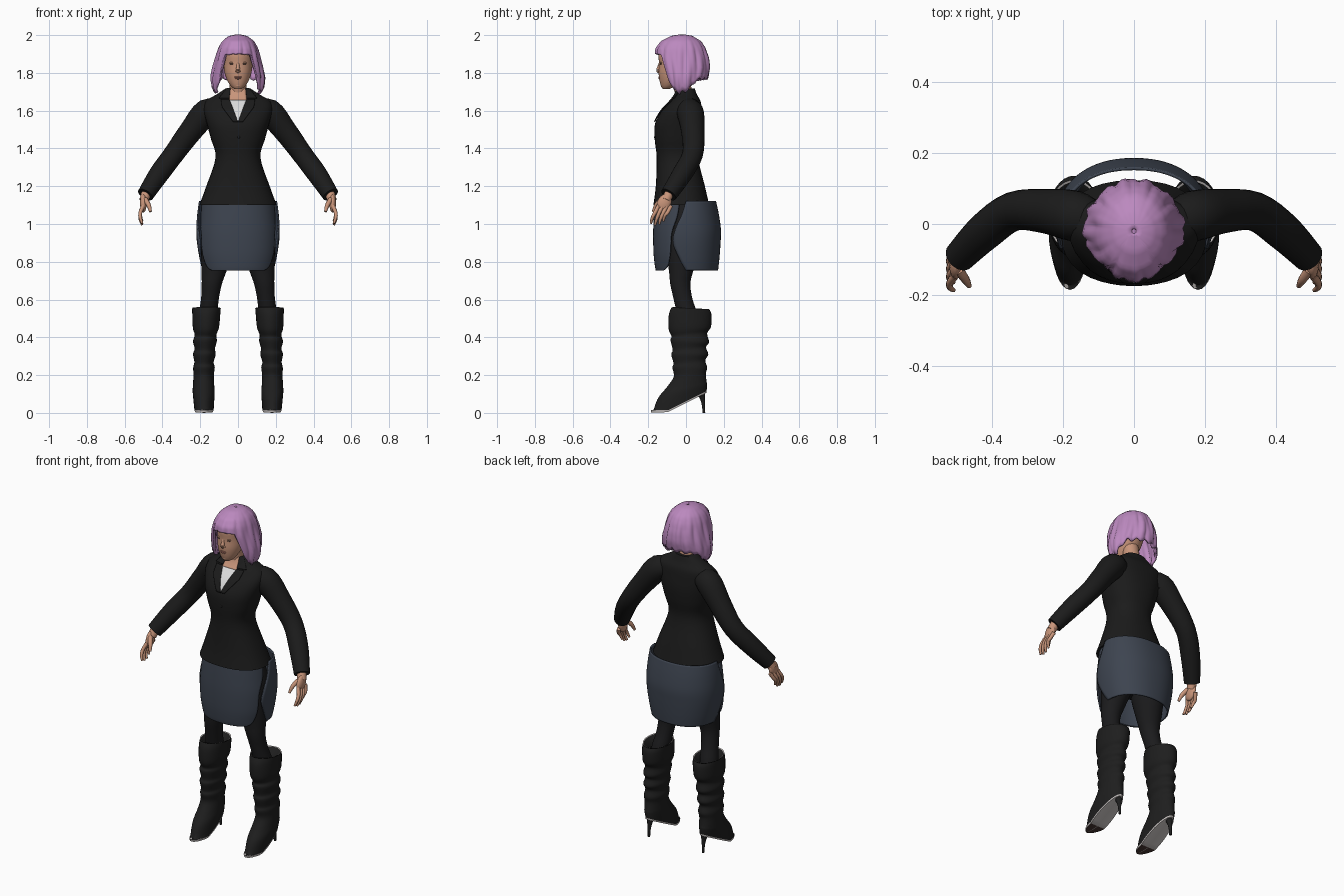
import bpy, bmesh
from math import sin, cos, pi, radians, degrees, copysign
from mathutils import Vector, Matrix

cube = bpy.data.objects.get("Cube")
if cube:
    bpy.data.objects.remove(cube, do_unlink=True)


def material(name, r, g, b):
    m = bpy.data.materials.new(name)
    m.diffuse_color = (r, g, b, 1)
    m.use_nodes = True
    shader = next(n for n in m.node_tree.nodes if n.type == "BSDF_PRINCIPLED")
    shader.inputs["Base Color"].default_value = (r, g, b, 1)
    shader.inputs["Roughness"].default_value = 0.8
    return m


JACKET = material("jacket black", .011, .011, .011)
BOOT = material("boot black", .013, .013, .013)
TIGHTS = material("tights black", .011, .011, .012)
SKIRT = material("slate blue", .047, .058, .08)
SKIN = material("warm skin", .58, .3, .195)
HAIR = material("lilac hair", .5, .25, .52)
SHIRT = material("shirt white", .72, .72, .72)
GREY = material("sole grey", .5, .47, .46)
LIPS = material("lip rose", .42, .17, .13)
DARK = material("dark brown", .06, .035, .03)


# ---- shared builders -------------------------------------------------
def finish(name, bm, mats, mirror=False, thick=0, rule=None):
    bmesh.ops.recalc_face_normals(bm, faces=bm.faces)
    if rule:
        for f in bm.faces:
            f.material_index = rule(f.calc_center_median())
    mesh = bpy.data.meshes.new(name)
    bm.to_mesh(mesh)
    bm.free()
    ob = bpy.data.objects.new(name, mesh)
    bpy.context.collection.objects.link(ob)
    for m in mats:
        mesh.materials.append(m)
    bpy.ops.object.select_all(action="DESELECT")
    ob.select_set(True)
    bpy.context.view_layer.objects.active = ob
    bpy.ops.object.shade_smooth_by_angle(angle=radians(50))
    if thick:
        mod = ob.modifiers.new("thickness", "SOLIDIFY")
        mod.thickness, mod.offset = thick, 0
    if mirror:
        mod = ob.modifiers.new("mirror", "MIRROR")
        mod.use_mirror_merge = False
    return ob


def skin(name, rows, mats, loop=True, caps=True, **kw):
    """Bridge rows of points into a surface."""
    bm = bmesh.new()
    vs = [[bm.verts.new(p) for p in row] for row in rows]
    n = len(vs[0])
    for a, b in zip(vs, vs[1:]):
        for k in range(n if loop else n - 1):
            j = (k + 1) % n
            bm.faces.new((a[k], a[j], b[j], b[k]))
    if loop and caps:
        bm.faces.new(vs[0])
        bm.faces.new(vs[-1])
    return finish(name, bm, mats, **kw)


def smooth(keys, steps=4):
    out = []
    for i in range(len(keys) - 1):
        quad = [keys[max(i - 1, 0)], keys[i], keys[i + 1], keys[min(i + 2, len(keys) - 1)]]
        for s in range(steps):
            t = s / steps
            out.append(tuple(b + t / 2 * (c - a + t * (2 * a - 5 * b + 4 * c - d + t * (3 * (b - c) + d - a)))
                             for a, b, c, d in zip(*quad)))
    return out + [tuple(keys[-1])]


def power(v, e):
    return copysign(abs(v) ** e, v)


def ring(cx, cy, z, rx, ry, slope=0, p=2, floor=0, n=32):
    pts = []
    for k in range(n):
        a = 2 * pi * k / n
        dy = -ry * power(cos(a), 2 / p)
        pts.append(Vector((cx + rx * power(sin(a), 2 / p), cy + dy, max(floor, z + slope * dy))))
    return pts


def tube(name, keys, mat, n=16, **kw):
    keys = smooth(keys)
    pts = [Vector(k[:3]) for k in keys]
    rows = []
    for i, p in enumerate(pts):
        d = pts[min(i + 1, len(pts) - 1)] - pts[max(i - 1, 0)]
        q = d.to_track_quat("Z", "Y")
        rows.append([p + q @ Vector((cos(2 * pi * k / n), sin(2 * pi * k / n), 0)) * keys[i][3]
                     for k in range(n)])
    return skin(name, rows, [mat], **kw)


def ball(name, at, size, mat, tilt=0, **kw):
    bm = bmesh.new()
    bmesh.ops.create_uvsphere(bm, u_segments=16, v_segments=10, radius=1)
    bm.transform(Matrix.Translation(at) @ Matrix.Rotation(tilt, 4, "X") @ Matrix.Diagonal((*size, 1)))
    return finish(name, bm, [mat], **kw)


def lookup(keys, x):
    """Linear read of a table whose first column ascends."""
    for a, b in zip(keys, keys[1:]):
        if x <= b[0]:
            t = max(0, (x - a[0]) / (b[0] - a[0]))
            return [u + (v - u) * t for u, v in zip(a, b)]
    return list(keys[-1])


# ---- jacket: height, centre y, half width, half depth -----------------
P = 2.3
torso = smooth([(1.1, -.025, .205, .148), (1.2, -.03, .168, .13), (1.35, -.045, .119, .11),
                (1.45, -.043, .143, .123), (1.53, -.038, .165, .126), (1.6, -.022, .182, .106),
                (1.65, -.003, .172, .08), (1.685, 0, .115, .058), (1.718, 0, .066, .046)])
skin("jacket_body", [ring(0, cy, z, rx, ry, p=P) for z, cy, rx, ry in torso], [JACKET])


def patch(name, rows, mat, lift, **kw):
    """Thin plate following the jacket front; rows are height, x start, x end."""
    z0, z1 = rows[0][0], rows[-1][0]
    grid = []
    for i in range(13):
        z, a, b = lookup(rows, z0 + (z1 - z0) * i / 12)
        _, cy, rx, ry = lookup(torso, z)
        xs = [a + (b - a) * k / 8 for k in range(9)]
        grid.append([Vector((x, cy - ry * max(0, 1 - abs(x / rx) ** P) ** (1 / P) - lift, z)) for x in xs])
    skin(name, grid, [mat], loop=False, thick=.005, **kw)


patch("shirt", [(1.545, -.002, .002), (1.655, -.046, .046)], SHIRT, .003)
patch("throat", [(1.655, -.046, .046), (1.718, -.04, .04)], SKIN, .003)
patch("lapels", [(1.54, 0, .025), (1.62, .03, .085), (1.66, .046, .09)], JACKET, .006, mirror=True)
patch("collar", [(1.665, .046, .1), (1.718, .04, .06)], JACKET, .006, mirror=True)
ball("button", (.004, -.165, 1.46), (.007, .004, .007), BOOT)

tube("sleeves", [(.1, .005, 1.59, .05), (.165, .022, 1.592, .071), (.25, .036, 1.492, .062),
                 (.34, .035, 1.37, .055), (.42, -.022, 1.262, .053), (.49, -.092, 1.155, .044)],
     JACKET, n=24, mirror=True)

# ---- hands ------------------------------------------------------------
tube("wrists", [(.48, -.08, 1.18, .026), (.498, -.106, 1.125, .025)], SKIN, mirror=True)
ball("palms", (.501, -.116, 1.11), (.018, .037, .05), SKIN, tilt=-.4, mirror=True)
for i, finger in enumerate(("index", "middle", "ring", "little")):
    y, drop = -.158 + .022 * i, (.008, 0, .004, .02)[i]
    tube(finger + "_fingers", [(.503, y + .012, 1.095, .011), (.517, y - .006, 1.06, .01),
                               (.517, y - .02, 1.025 + drop, .009), (.507, y - .028, .995 + drop, .006)],
         SKIN, n=10, mirror=True)
tube("thumbs", [(.492, -.13, 1.13, .014), (.473, -.157, 1.1, .012), (.463, -.174, 1.065, .007)],
     SKIN, n=10, mirror=True)

# ---- head and face ----------------------------------------------------
head = smooth([(1.715, -.105, .02, .018), (1.73, -.094, .038, .038), (1.76, -.08, .057, .06),
               (1.8, -.065, .071, .08), (1.85, -.05, .078, .093), (1.9, -.045, .081, .1),
               (1.94, -.04, .07, .085), (1.965, -.035, .04, .05)])
skin("head", [ring(0, cy, z, rx, ry) for z, cy, rx, ry in head], [SKIN])
tube("neck", [(0, -.035, 1.8, .048), (0, -.02, 1.73, .045), (0, 0, 1.64, .05)], SKIN)
tube("nose", [(0, -.136, 1.858, .006), (0, -.143, 1.83, .009), (0, -.147, 1.814, .012),
              (0, -.14, 1.804, .008)], SKIN, n=12)
ball("nostril_wings", (.01, -.14, 1.81), (.007, .008, .006), SKIN, mirror=True)
ball("eyes", (.031, -.133, 1.847), (.014, .005, .003), DARK, mirror=True)
ball("upper_eyelids", (.031, -.132, 1.853), (.016, .006, .005), SKIN, mirror=True)
ball("upper_lip", (0, -.14, 1.778), (.02, .007, .004), LIPS)
ball("lower_lip", (0, -.139, 1.771), (.016, .008, .005), LIPS)
ball("chin", (0, -.12, 1.735), (.02, .014, .014), SKIN)
tube("eyebrows", [(.015, -.14, 1.869, .001), (.032, -.134, 1.873, .002), (.051, -.118, 1.867, .001)],
     DARK, n=8, mirror=True)

# ---- bobbed hair: drop below the crown, half width, front y, back y ---
bob = [(0, 0, -.02, -.02), (.008, .045, -.075, .03), (.035, .08, -.127, .075), (.07, .098, -.152, .097),
       (.12, .111, -.157, .114), (.17, .125, -.14, .12), (.22, .136, -.122, .109),
       (.27, .132, -.11, .092), (.32, .108, -.09, .075)]
edge = [(0, 1.9), (39, 1.895), (46, 1.76), (60, 1.715), (75, 1.695), (100, 1.705), (130, 1.765), (180, 1.775)]
COLS = 96
rows = []
for i in range(19):
    row = []
    for k in range(COLS):
        a = 2 * pi * (k / COLS) - pi
        turn = abs(degrees(a))
        ragged = .008 if turn > 60 else .0015
        bottom = lookup(edge, turn)[1] + ragged * sin(17 * a)
        drop = .001 + (1.997 - bottom) * (i / 18) ** 1.6
        _, rx, front, back = lookup(bob, drop)
        wave = 1 + .028 * min(1, drop * 10) * (sin(13 * a + 14 * drop) + .6 * sin(23 * a - 9 * drop))
        ry = -.02 - front if cos(a) > 0 else back + .02
        row.append(Vector((rx * wave * sin(a), -.02 - ry * wave * cos(a), 1.998 - drop)))
    rows.append(row)
skin("hair", rows, [HAIR], caps=False, thick=.014)
ball("crown", (0, -.02, 1.988), (.035, .04, .01), HAIR)


# ---- skirt panels: height, half width, depth, sweep in degrees --------
def panel(name, keys, face):
    grid = []
    for z, rx, ry, sweep in smooth(keys, 5):
        angles = [radians(sweep) * (k / 20 - 1) for k in range(41)]
        grid.append([Vector((rx * power(sin(a), .9), face * ry * power(cos(a), .9), z)) for a in angles])
    skin(name, grid, [SKIRT], loop=False, thick=.008)


panel("skirt_front", [(1.12, .19, .16, 80), (1.04, .2, .166, 76), (.95, .209, .17, 66),
                      (.85, .207, .168, 63), (.78, .195, .161, 56), (.755, .19, .156, 44)], -1)
panel("skirt_back", [(1.12, .203, .155, 90), (1.05, .212, .17, 96), (.97, .217, .181, 106),
                     (.9, .213, .179, 110), (.82, .2, .173, 100), (.755, .185, .166, 90)], 1)

# ---- tights -----------------------------------------------------------
hips = smooth([(1.16, -.03, .15, .1), (1.05, -.01, .182, .11), (.96, -.01, .19, .112), (.88, -.01, .15, .08)])
skin("hips", [ring(0, cy, z, rx, ry) for z, cy, rx, ry in hips], [TIGHTS])
leg = [(.098, -.01, .98, .092, .105), (.11, -.015, .86, .085, .09), (.127, -.026, .75, .066, .064),
       (.139, -.03, .68, .053, .053), (.149, -.015, .6, .047, .05), (.162, .01, .5, .05, .055),
       (.175, .015, .35, .045, .055)]
skin("legs", [ring(*k) for k in smooth(leg)], [TIGHTS], mirror=True)

# ---- slouched heeled boots: centre, half sizes, slope -----------------
boot = [(.167, .024, .553, .076, .1, -.06), (.168, .022, .52, .074, .113, 0), (.17, .02, .45, .069, .112, .05),
        (.172, .018, .413, .057, .094, .08), (.175, .02, .38, .063, .102, -.05), (.176, .018, .34, .054, .088, .08),
        (.178, .02, .31, .06, .098, 0), (.18, .018, .27, .051, .084, .1), (.18, .02, .24, .057, .092, 0),
        (.182, .02, .2, .054, .085, .1), (.182, .003, .15, .056, .106, .15), (.182, -.02, .11, .058, .132, .3),
        (.18, -.038, .042, .053, .147, .5)]
rings = [ring(*k, floor=.014) for k in smooth(boot)]
skin("boots", rings, [BOOT], caps=False, mirror=True)
# thin pale rim with a dark inside
lining = [(.167, .024, .555, .076, .1, -.06), (.167, .024, .553, .071, .094, -.06), (.166, .018, .5, .052, .066, 0)]
skin("boot_linings", [ring(*k) for k in lining], [BOOT, GREY], caps=False, mirror=True,
     rule=lambda c: 1 if c.z > .5535 - .06 * (c.y - .024) else 0)

# sole with dark tread under the toes and pale arch
sole = [(.18, -.038, .042, .053, .147, .5), (.18, -.038, .033, .052, .146, .5), (.18, -.038, .033, .002, .146, .5)]
sole_rows = [ring(*k, floor=f) for k, f in zip(sole, (.014, .003, .003))]
skin("soles", sole_rows, [GREY, DARK], mirror=True,
     rule=lambda c: 1 if c.y < -.07 and c.z < .005 else 0)
tube("heels", [(.18, .075, .115, .03), (.18, .086, .085, .016), (.18, .092, .045, .009), (.18, .095, 0, .007)],
     BOOT, mirror=True)
